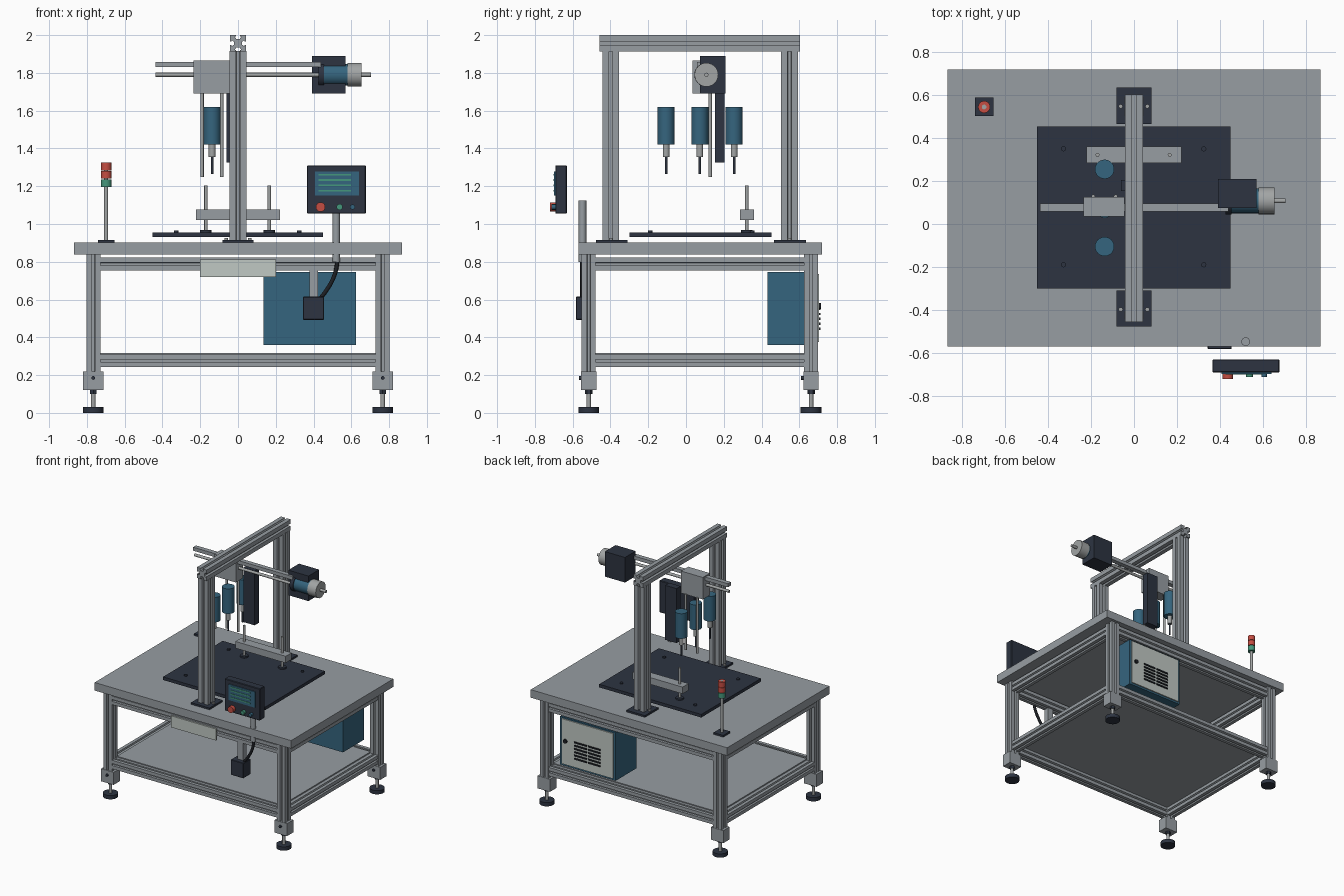
import bpy, bmesh, math
from mathutils import Vector

old = bpy.data.objects.get("Cube")
if old:
    bpy.data.objects.remove(old, do_unlink=True)


def material(name, r, g, b):
    m = bpy.data.materials.new(name)
    m.use_nodes = True
    m.diffuse_color = (r, g, b, 1)
    m.node_tree.nodes["Principled BSDF"].inputs["Base Color"].default_value = (r, g, b, 1)
    return m


ALU = material("aluminium grey", .31, .34, .365)
STEEL = material("steel", .36, .375, .375)
DARK = material("dark slate", .026, .034, .053)
BLUE = material("machine blue", .036, .13, .21)
PALE = material("pale panel", .53, .58, .55)
RED = material("signal red", .56, .075, .055)
GREEN = material("signal green", .06, .31, .2)
BLACK = material("black", .012, .014, .018)


def finish(name, bm, mat, smooth=False):
    bmesh.ops.recalc_face_normals(bm, faces=bm.faces)
    mesh = bpy.data.meshes.new(name)
    bm.to_mesh(mesh)
    bm.free()
    mesh.materials.append(mat)
    ob = bpy.data.objects.new(name, mesh)
    bpy.context.collection.objects.link(ob)
    if smooth:
        bpy.ops.object.select_all(action='DESELECT')
        ob.select_set(True)
        bpy.context.view_layer.objects.active = ob
        bpy.ops.object.shade_smooth_by_angle(angle=math.radians(40))
    return ob


def box(name, x, y, z, mat, bevel=0):
    """Box from three (low, high) ranges."""
    bm = bmesh.new()
    bmesh.ops.create_cube(bm, size=1)
    for v in bm.verts:
        v.co = [(r[0] + r[1]) / 2 + c * (r[1] - r[0]) for c, r in zip(v.co, (x, y, z))]
    if bevel:
        bmesh.ops.bevel(bm, geom=bm.edges[:], offset=bevel, segments=1, affect='EDGES')
    return finish(name, bm, mat)


def rod(name, start, axis, length, radius, mat, sides=24):
    """Cylinder from a start point along an axis letter."""
    d = Vector([float(axis == a) for a in "xyz"])
    bm = bmesh.new()
    bmesh.ops.create_cone(bm, cap_ends=True, segments=sides, radius1=radius,
                          radius2=radius, depth=length)
    rot = Vector((0, 0, 1)).rotation_difference(d).to_matrix()
    bmesh.ops.transform(bm, matrix=rot.to_4x4(), verts=bm.verts)
    bmesh.ops.translate(bm, vec=Vector(start) + d * length / 2, verts=bm.verts)
    return finish(name, bm, mat, sides > 8)


def extrusion(name, start, axis, length, size):
    """Slotted aluminium profile, centred on start, along an axis letter."""
    side = [(-.5, .5), (-.11, .5), (-.11, .41), (-.2, .41), (-.1, .26),
            (.1, .26), (.2, .41), (.11, .41), (.11, .5)]
    ring = []
    for turn in range(4):
        c, s = (1, 0, -1, 0)[turn], (0, -1, 0, 1)[turn]
        ring += [((u * c - v * s) * size, (u * s + v * c) * size) for u, v in side]
    place = {"x": lambda u, v: (0, u, v), "y": lambda u, v: (u, 0, v),
             "z": lambda u, v: (u, v, 0)}[axis]
    d = Vector([float(axis == a) for a in "xyz"]) * length
    bm = bmesh.new()
    face = bm.faces.new([bm.verts.new(Vector(start) + Vector(place(u, v))) for u, v in ring])
    new = bmesh.ops.extrude_face_region(bm, geom=[face])["geom"]
    bmesh.ops.translate(bm, vec=d, verts=[g for g in new if isinstance(g, bmesh.types.BMVert)])
    return finish(name, bm, ALU)


# Table frame: legs, levelling feet and rails
LEG_X, FRONT, BACK, PROFILE = .766, -.515, .662, .074
half = PROFILE / 2
for side, x in (("right", -LEG_X), ("left", LEG_X)):
    for end, y in (("front", FRONT), ("back", BACK)):
        tag = f"{end}_{side}"
        extrusion(f"leg_{tag}", (x, y, .12), "z", .72, PROFILE)
        box(f"foot_bracket_{tag}", (x - .055, x + .055), (y - .04, y + .04), (.12, .22), ALU)
        rod(f"bracket_bolt_{tag}", (x, y - .052, .185), "y", .015, .01, DARK, 12)
        rod(f"foot_nut_{tag}", (x, y, .1), "z", .02, .02, DARK, 6)
        rod(f"foot_stem_{tag}", (x, y, .03), "z", .08, .012, STEEL, 16)
        rod(f"foot_pad_{tag}", (x, y, 0), "z", .03, .055, DARK)
    for level, z in (("top", .788), ("bottom", .276)):
        extrusion(f"{level}_side_rail_{side}", (x, FRONT + half, z), "y",
                  BACK - FRONT - PROFILE, .068)
for level, z in (("top", .788), ("bottom", .276)):
    for end, y in (("front", FRONT), ("back", BACK)):
        extrusion(f"{level}_{end}_rail", (half - LEG_X, y, z), "x", 2 * LEG_X - PROFILE, .068)
box("lower_shelf", (-.73, .73), (FRONT + .03, BACK - .03), (.305, .318), ALU)
box("tabletop", (-.868, .868), (-.57, .72), (.838, .902), ALU)

# Portal frame across the table
for end, y, low, high in (("front", -.398, -.477, -.31), ("back", .548, .465, .635)):
    box(f"portal_base_{end}", (-.082, .082), (low, high), (.902, .916), DARK)
    extrusion(f"portal_post_{end}", (0, y, .916), "z", 1, .088)
    for x in (-.062, .062):
        rod(f"portal_base_bolt_{end}", (x, y, .916), "z", .01, .01, STEEL, 12)
extrusion("portal_beam", (0, -.457, 1.957), "y", 1.061, .086)

# Work plate and clamp bar
box("work_plate", (-.452, .45), (-.3, .453), (.93, .955), DARK)
for x in (-.328, .325):
    for y in (-.19, .35):
        rod("work_plate_screw", (x, y, .955), "z", .01, .012, DARK, 12)
box("clamp_bar", (-.222, .222), (.285, .36), (1.022, 1.076), ALU)
for x in (-.17, .166):
    rod("clamp_rod", (x, .322, .955), "z", .25, .009, STEEL, 16)
    rod("clamp_collar", (x, .322, .955), "z", .012, .03, DARK)

# Horizontal axis: rail, screw, carriage, motor
box("axis_rail", (-.437, .44), (.058, .095), (1.83, 1.858), ALU)
rod("axis_screw", (-.437, .077, 1.79), "x", .877, .011, STEEL, 16)
box("carriage", (-.236, -.044), (.035, .125), (1.69, 1.866), ALU)
box("motor_housing", (.392, .57), (.075, .21), (1.69, 1.89), DARK)
rod("motor_flange", (.425, .108, 1.79), "x", .03, .064, DARK)
rod("motor_body", (.455, .108, 1.79), "x", .13, .058, BLUE)
rod("motor_cap", (.58, .108, 1.79), "x", .075, .063, STEEL)
rod("motor_shaft", (.655, .108, 1.79), "x", .05, .011, STEEL, 16)

# Vertical axis: guide rods, slide and spindles
for x in (-.19, -.086):
    rod("guide_rod", (x, .128, 1.25), "z", .445, .009, STEEL, 16)
box("vertical_slide", (-.06, .04), (.153, .205), (1.325, 1.76), DARK)
for y in (-.105, .073, .255):
    rod("spindle_body", (-.137, y, 1.42), "z", .2, .045, BLUE)
    rod("spindle_collar", (-.137, y, 1.355), "z", .065, .018, STEEL, 16)
    rod("spindle_bit", (-.137, y, 1.265), "z", .09, .007, DARK, 12)

# Signal tower
TX, TY = -.698, .545
box("tower_base", (TX - .043, TX + .043), (TY - .043, TY + .043), (.902, .916), DARK)
rod("tower_pole", (TX, TY, .916), "z", .41, .011, STEEL, 16)
for name, z, mat in (("lower", 1.195, GREEN), ("middle", 1.24, RED), ("upper", 1.284, RED)):
    rod(f"tower_lamp_{name}", (TX, TY, z), "z", .041, .028, mat)

# Operator panel on its pole
box("panel_housing", (.365, .677), (-.692, -.63), (1.055, 1.31), DARK, .004)
box("panel_screen", (.407, .64), (-.699, -.692), (1.152, 1.278), BLUE)
for i in range(4):
    z = 1.172 + i * .028
    box("screen_line", (.425, .598), (-.702, -.699), (z, z + .009), GREEN)
for name, x, r, out, mat in (("stop", .437, .025, .03, RED), ("start", .538, .016, .022, GREEN),
                             ("reset", .606, .013, .022, BLUE)):
    rod(f"{name}_button", (x, -.691 - out, 1.09), "y", out, r, mat)
rod("panel_pole", (.52, -.548, .8), "z", .325, .02, ALU)

# Switch box under the table with its hanger and cable
box("switch_hanger", (.378, .424), (-.545, -.5), (.61, .76), ALU)
box("switch_box", (.343, .455), (-.582, -.49), (.493, .615), DARK, .003)
curve = bpy.data.curves.new("switch_cable", 'CURVE')
curve.dimensions = '3D'
curve.bevel_depth = .011
curve.bevel_resolution = 2
curve.materials.append(BLACK)
path = curve.splines.new('BEZIER')
path.bezier_points.add(1)
for p, co, pull in zip(path.bezier_points, ((.525, -.55, .81), (.435, -.55, .605)),
                       ((0, 0, -.08), (-.05, 0, -.06))):
    p.co = co
    p.handle_right = Vector(co) + Vector(pull)
    p.handle_left = Vector(co) - Vector(pull)
bpy.context.collection.objects.link(bpy.data.objects.new("switch_cable", curve))

# Front name plate (blank)
box("front_plate", (-.2, .2), (-.562, -.55), (.72, .812), PALE)

# Electrical cabinet with vented door
box("cabinet", (.135, .625), (.432, .695), (.36, .745), BLUE)
box("cabinet_door", (.152, .608), (.695, .704), (.375, .735), PALE)
for i in range(6):
    z = .44 + i * .026
    for x in (.262, .384):
        box("cabinet_vent", (x, x + .108), (.704, .711), (z, z + .012), BLACK)
rod("cabinet_lock", (.572, .704, .565), "y", .012, .016, BLACK, 16)
